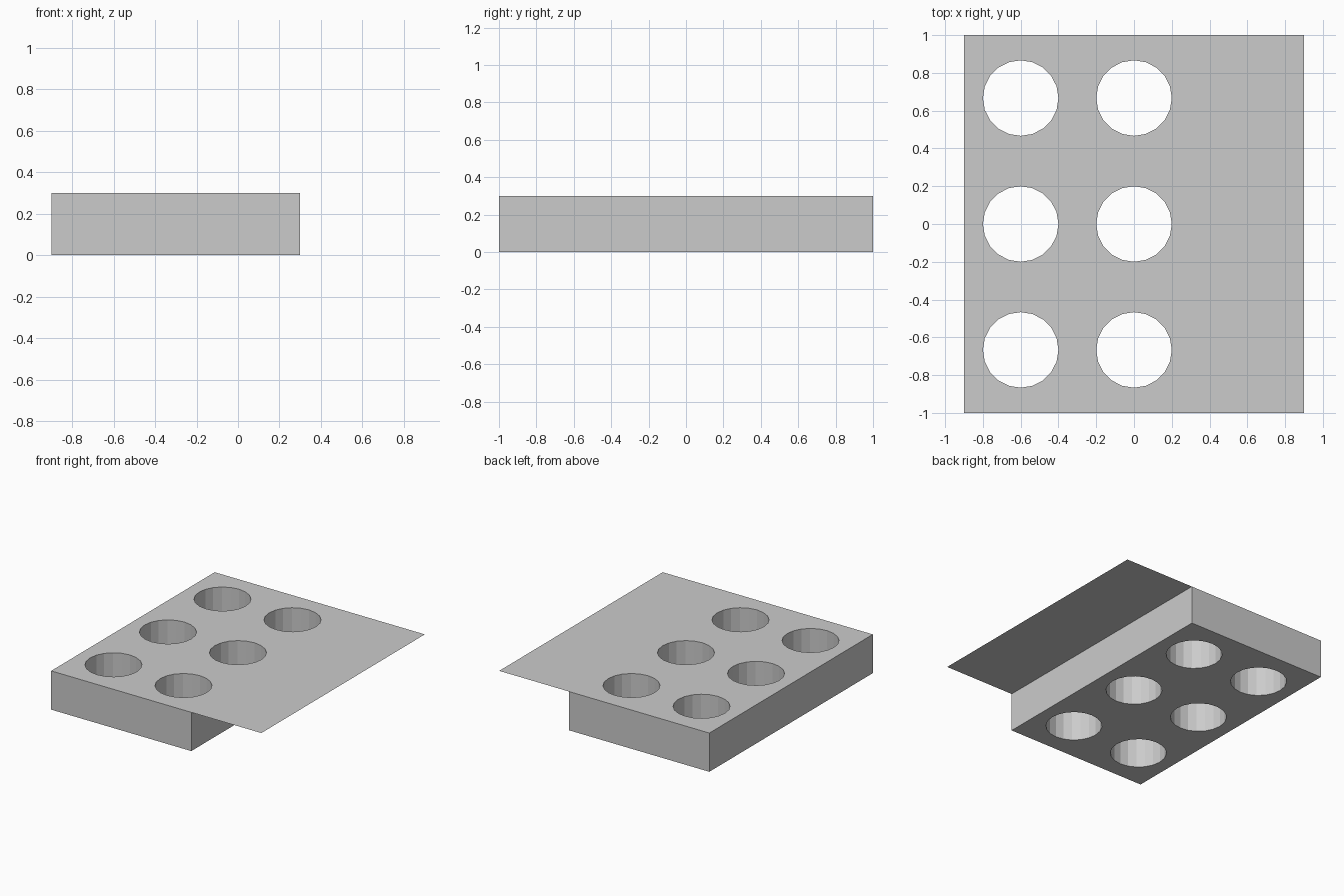
import bpy

# Remove the default object
cube = bpy.data.objects.get("Cube")
if cube:
    bpy.data.objects.remove(cube, do_unlink=True)

HEIGHT = 0.3
HOLE_RADIUS = 0.2

grey = bpy.data.materials.new("light_grey")
grey.use_nodes = True
colour = (0.6, 0.6, 0.6, 1)
grey.diffuse_color = colour
grey.node_tree.nodes["Principled BSDF"].inputs["Base Color"].default_value = colour


def finish(name):
    """Name the active object, bake its scale and give it the grey material."""
    obj = bpy.context.object
    obj.name = name
    bpy.ops.object.transform_apply(location=False, rotation=False, scale=True)
    obj.data.materials.append(grey)
    return obj


# Solid block
bpy.ops.mesh.primitive_cube_add(size=1, location=(-0.3, 0, HEIGHT / 2))
bpy.context.object.scale = (1.2, 2, HEIGHT)
block = finish("block")

# Six round holes cut straight through the block
for x in (-0.6, 0):
    for row in (-1, 0, 1):
        bpy.ops.mesh.primitive_cylinder_add(
            vertices=20, radius=HOLE_RADIUS, depth=1, location=(x, row * 2 / 3, HEIGHT / 2))
        cutter = finish("hole_cutter")
        cut = block.modifiers.new("hole", "BOOLEAN")
        cut.operation = "DIFFERENCE"
        cut.solver = "EXACT"
        cut.object = cutter
        bpy.context.view_layer.objects.active = block
        bpy.ops.object.modifier_apply(modifier=cut.name)
        bpy.data.objects.remove(cutter, do_unlink=True)

# Thin flap level with the top of the block
bpy.ops.mesh.primitive_plane_add(size=1, location=(0.6, 0, HEIGHT))
bpy.context.object.scale = (0.6, 2, 1)
finish("side_flap")
